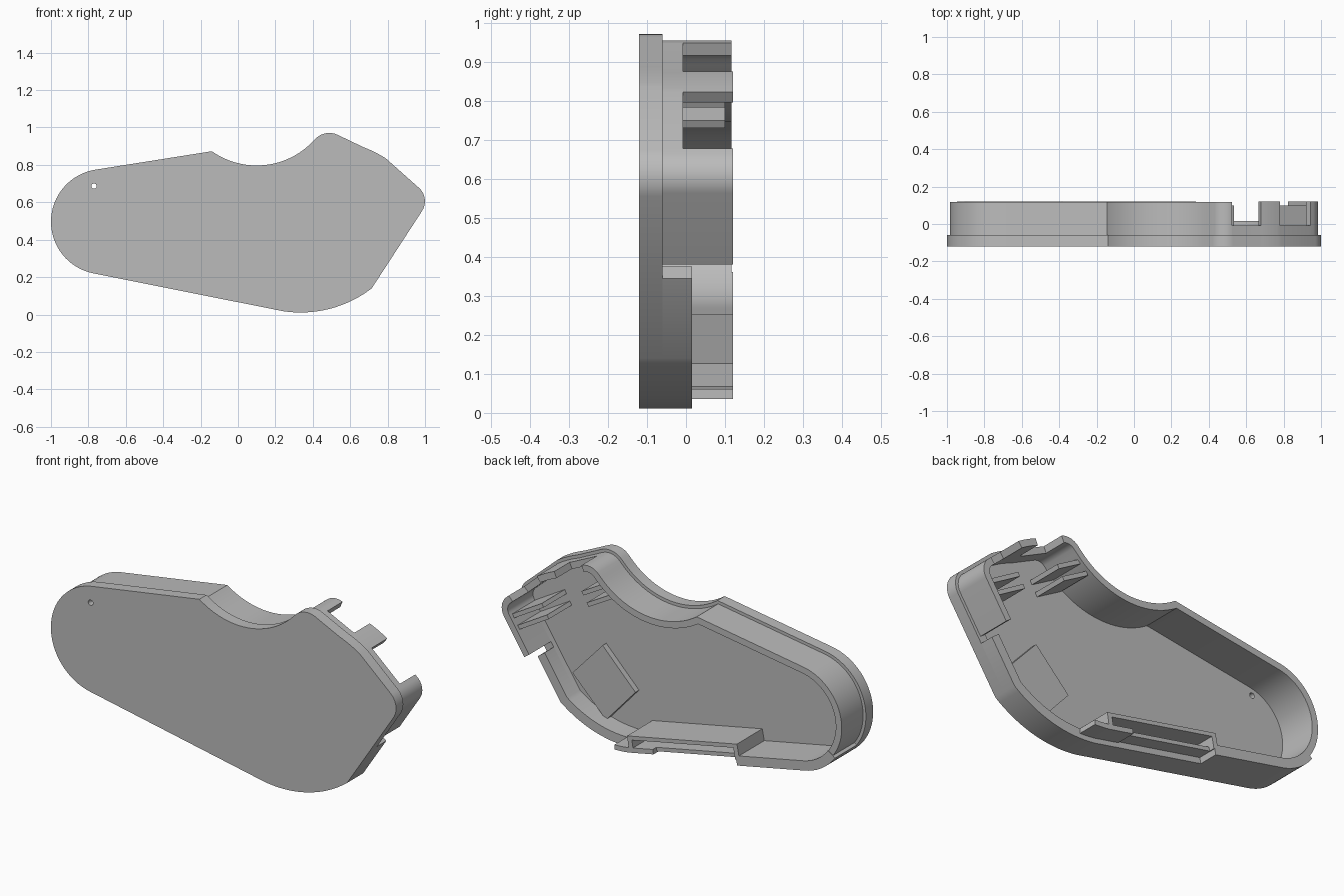
import bpy, bmesh, math
from mathutils import Vector, geometry

if "Cube" in bpy.data.objects:
    bpy.data.objects.remove(bpy.data.objects["Cube"], do_unlink=True)

grey = bpy.data.materials.new("plain grey")
grey.use_nodes = True
grey.diffuse_color = (0.5, 0.5, 0.5, 1)
grey.node_tree.nodes["Principled BSDF"].inputs["Base Color"].default_value = (0.5, 0.5, 0.5, 1)

FRONT, FLOOR, LIP, BACK = -0.12, -0.09, -0.06, 0.12
THICK, INSET = 0.05, 0.016


def arc(a, m, b, n):
    """Points on the arc from a through m to b."""
    a, m, b = Vector(a), Vector(m), Vector(b)
    d = 2 * (a.x * (m.y - b.y) + m.x * (b.y - a.y) + b.x * (a.y - m.y))
    sa, sm, sb = a.length_squared, m.length_squared, b.length_squared
    c = Vector(((sa * (m.y - b.y) + sm * (b.y - a.y) + sb * (a.y - m.y)) / d,
                (sa * (b.x - m.x) + sm * (a.x - b.x) + sb * (m.x - a.x)) / d))
    ang = [math.atan2(p.y - c.y, p.x - c.x) for p in (a, m, b)]
    ccw = (m - a).cross(b - m) > 0
    sweep = (ang[2] - ang[0]) % math.tau
    if not ccw:
        sweep -= math.tau
    r = (a - c).length
    return [c + r * Vector((math.cos(ang[0] + sweep * i / n), math.sin(ang[0] + sweep * i / n)))
            for i in range(n + 1)]


# Case outline in x and z, counter-clockwise from the upper left
outline = (arc((-.765, .774), (-1, .497), (-.772, .22), 32)
           + arc((.24, .018), (.5, .033), (.715, .14), 16)
           + arc((.985, .555), (.999, .615), (.97, .675), 10)
           + arc((.79, .835), (.74, .864), (.67, .895), 6)
           + arc((.53, .962), (.475, .97), (.42, .945), 10)
           + arc((.40, .925), (.11, .797), (-.14, .873), 24))
N = len(outline)


def offset_point(i, off):
    p, a, b = outline[i % N], outline[(i - 1) % N], outline[(i + 1) % N]
    d1, d2 = (p - a).normalized(), (b - p).normalized()
    n1, n2 = Vector((-d1.y, d1.x)), Vector((-d2.y, d2.x))
    return p + (n1 + n2) * off / (1 + n1.dot(n2))


def locate(pt):
    """Position along the outline nearest to a point."""
    best = None
    for i in range(N):
        q, f = geometry.intersect_point_line(Vector(pt), outline[i], outline[(i + 1) % N])
        f = min(max(f, 0), 1)
        q = outline[i].lerp(outline[(i + 1) % N], f)
        dist = (q - Vector(pt)).length
        if best is None or dist < best[0]:
            best = (dist, i + f)
    return best[1]


def at(t, off):
    i = math.floor(t)
    return offset_point(i, off).lerp(offset_point(i + 1, off), t - i)


def finish(name, bm):
    bmesh.ops.recalc_face_normals(bm, faces=bm.faces)
    me = bpy.data.meshes.new(name)
    bm.to_mesh(me)
    bm.free()
    me.materials.append(grey)
    ob = bpy.data.objects.new(name, me)
    bpy.context.collection.objects.link(ob)
    return ob


def smooth(ob):
    bpy.ops.object.select_all(action='DESELECT')
    ob.select_set(True)
    bpy.context.view_layer.objects.active = ob
    bpy.ops.object.shade_smooth_by_angle(angle=math.radians(25))


def wall(name, start, end, off0, off1, y0, y1):
    """Wall that follows the outline between two places (whole loop if none)."""
    t0, t1 = (0, N) if start is None else (locate(start), locate(end))
    if t1 <= t0:
        t1 += N
    ts = [t0] + [i for i in range(math.floor(t0) + 1, math.ceil(t1)) if t0 + .01 < i < t1 - .01] + [t1]
    if start is None:
        ts.pop()
    bm = bmesh.new()
    rings = []
    for t in ts:
        o, n = at(t, off0), at(t, off1)
        rings.append([bm.verts.new((p.x, y, p.y)) for p, y in ((o, y0), (o, y1), (n, y1), (n, y0))])
    pairs = list(zip(rings, rings[1:]))
    if start is None:
        pairs.append((rings[-1], rings[0]))
    else:
        bm.faces.new(rings[0])
        bm.faces.new(rings[-1])
    for a, b in pairs:
        for k in range(4):
            j = (k + 1) % 4
            bm.faces.new((a[k], a[j], b[j], b[k]))
    smooth(finish(name, bm))


def slab(name, pts, y0, y1):
    """Flat polygon in x and z, given depth along y."""
    bm = bmesh.new()
    face = bm.faces.new([bm.verts.new((p[0], y0, p[1])) for p in pts])
    out = bmesh.ops.extrude_face_region(bm, geom=[face])
    bmesh.ops.translate(bm, vec=(0, y1 - y0, 0),
                        verts=[v for v in out["geom"] if isinstance(v, bmesh.types.BMVert)])
    return finish(name, bm)


def rib(name, a, b, width, y0, y1):
    a, b = Vector(a), Vector(b)
    d = (b - a).normalized()
    n = Vector((-d.y, d.x)) * width / 2
    slab(name, (a - n, b - n, b + n, a + n), y0, y1)


# Front plate with a small pin hole
plate = slab("front_plate", outline, FRONT, FLOOR)
hole = [(-.77 + .014 * math.cos(k * math.tau / 16), .687 + .014 * math.sin(k * math.tau / 16))
        for k in range(16)]
cutter = slab("hole_cutter", hole, -.2, 0)
cutter.hide_render = True
mod = plate.modifiers.new("pin_hole", 'BOOLEAN')
mod.operation, mod.solver, mod.object = 'DIFFERENCE', 'EXACT', cutter
bpy.context.view_layer.objects.active = plate
bpy.ops.object.modifier_apply(modifier=mod.name)
bpy.data.objects.remove(cutter, do_unlink=True)
smooth(plate)

# Rim and perimeter walls
tip, left_step, notch = (.53, .962), (-.95, .33), (-.38, .143)
wall("outer_lip", None, None, 0, THICK, FLOOR, LIP)
wall("upper_wall", tip, left_step, INSET, THICK, LIP, .117)
wall("lower_left_wall", left_step, notch, 0, THICK, LIP, BACK)
wall("bottom_wall", notch, (.848, .345), 0, THICK, LIP, .015)
wall("corner_wall", (.865, .37), (.955, .69), INSET, THICK, LIP, BACK)
wall("low_right_wall", (.955, .69), tip, INSET, THICK, LIP, -.008)
wall("edge_clip", (.79, .835), (.685, .888), INSET, THICK, -.008, BACK)
wall("bottom_tab", (.1, .045), (.33, .005), .025, THICK, .015, BACK)

# Slot housing along the bottom edge
slot_left, slot_right = (-.4, .147), (.24, .018)
wall("slot_inner_rail", slot_left, slot_right, .09, .11, FLOOR, BACK)
wall("slot_outer_rail", slot_left, (.1, .045), .03, THICK, .015, .09)
wall("slot_left_end", slot_left, (-.375, .142), .03, .1, FLOOR, BACK)
wall("slot_right_end", (.215, .023), slot_right, .03, .1, FLOOR, BACK)

# Square pad on the floor
slab("floor_pad", ((.525, .46), (.335, .265), (.505, .075), (.70, .27)), FLOOR, LIP)

# Paired ribs on one slanted line, holding a part between the two sides
across = Vector((.5, .87)) * .06
for k in range(2):
    shift = across * k
    rib(f"tip_rib_{k + 1}", Vector((.36, .82)) + shift, Vector((.5, .74)) + shift, .022, FLOOR, .1)
    rib(f"corner_rib_{k + 1}", Vector((.73, .615)) + shift, Vector((.9, .515)) + shift, .022, FLOOR, .1)
